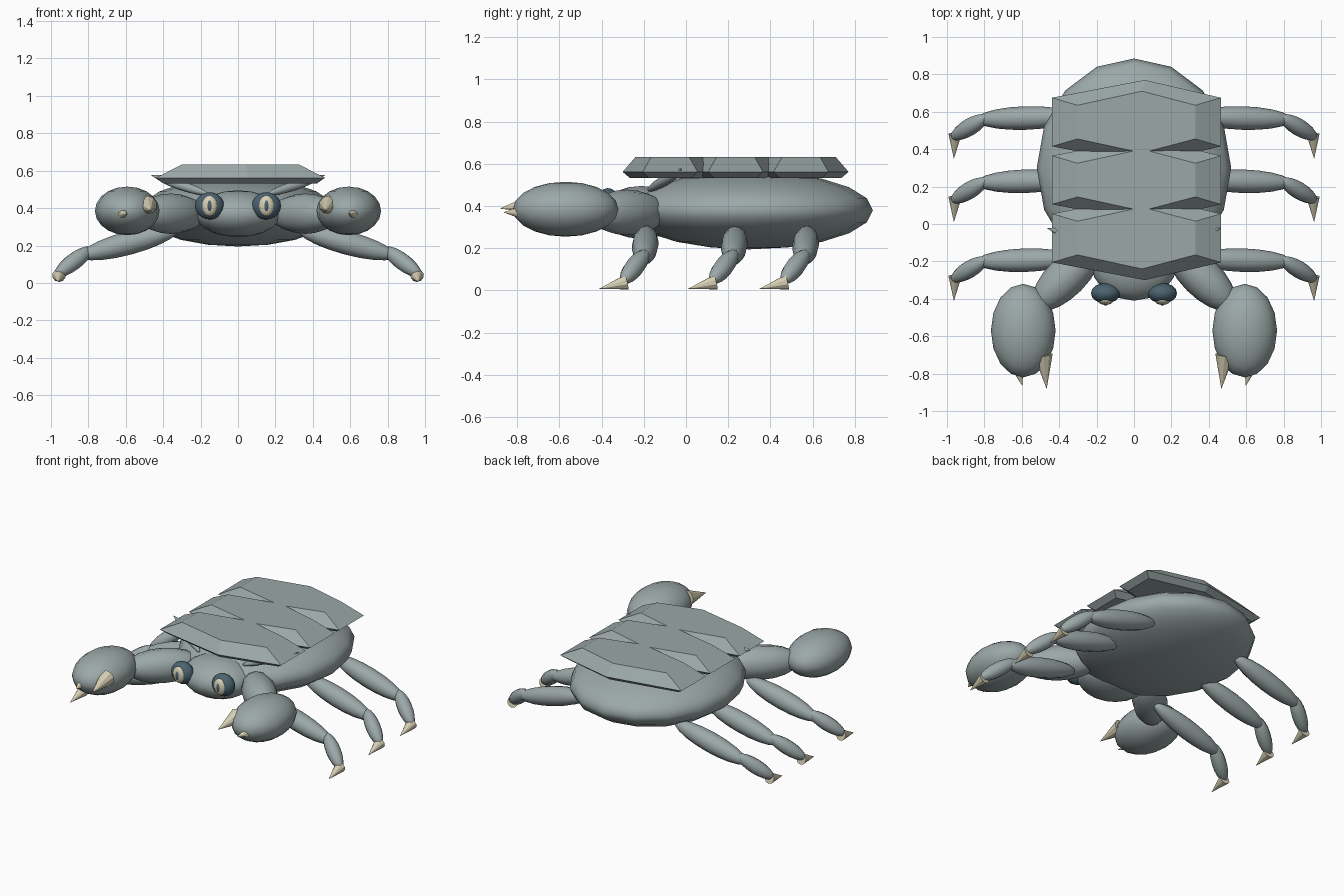
import bpy, bmesh
from mathutils import Vector

cube = bpy.data.objects.get("Cube")
if cube:
    bpy.data.objects.remove(cube, do_unlink=True)


def make_material(name, rgb):
    mat = bpy.data.materials.new(name)
    mat.use_nodes = True
    mat.diffuse_color = (*rgb, 1)
    mat.node_tree.nodes["Principled BSDF"].inputs["Base Color"].default_value = (*rgb, 1)
    return mat


GREY = make_material("grey shell", (0.33, 0.39, 0.39))
CREAM = make_material("cream claw", (0.68, 0.63, 0.46))
TEAL = make_material("dark teal eye", (0.07, 0.125, 0.16))


def finish(obj, name, mat):
    obj.name = name
    obj.data.materials.append(mat)
    return obj


def ellipsoid(name, centre, radii, mat=GREY, segments=16, rings=10):
    bpy.ops.mesh.primitive_uv_sphere_add(segments=segments, ring_count=rings, location=centre)
    obj = bpy.context.object
    obj.scale = radii
    bpy.ops.object.shade_smooth()
    return finish(obj, name, mat)


def limb(name, start, end, radius):
    """Ellipsoid stretched between two points."""
    a, b = Vector(start), Vector(end)
    obj = ellipsoid(name, (a + b) / 2, (radius, radius, (b - a).length / 2), segments=12)
    obj.rotation_euler = (b - a).to_track_quat('Z', 'Y').to_euler()
    return obj


def spike(name, base, tip, radius, mat=CREAM):
    a, b = Vector(base), Vector(tip)
    bpy.ops.mesh.primitive_cone_add(vertices=10, radius1=radius, radius2=0,
                                    depth=(b - a).length, location=(a + b) / 2)
    obj = bpy.context.object
    obj.rotation_euler = (b - a).to_track_quat('Z', 'Y').to_euler()
    bpy.ops.object.shade_smooth_by_angle()
    return finish(obj, name, mat)


def plate(name, y):
    """Six-sided shell plate with a wide sloped rim, lofted through three levels."""
    bm = bmesh.new()
    levels = []
    for half_x, corner, tip, tip_x, z in ((0.41, 0.10, 0.19, 0.04, 0.532),
                                          (0.452, 0.13, 0.225, 0.045, 0.562),
                                          (0.315, 0.09, 0.165, 0.03, 0.632)):
        ring = [(-half_x, -corner), (tip_x, -tip), (half_x, -corner),
                (half_x, corner), (tip_x, tip), (-half_x, corner)]
        levels.append([bm.verts.new((px + 0.013, y + py, z)) for px, py in ring])
    bm.faces.new(levels[0][::-1])
    bm.faces.new(levels[-1])
    for low, high in zip(levels, levels[1:]):
        for i in range(6):
            j = (i + 1) % 6
            bm.faces.new((low[i], low[j], high[j], high[i]))
    mesh = bpy.data.meshes.new(name)
    bm.to_mesh(mesh)
    bm.free()
    obj = bpy.data.objects.new(name, mesh)
    bpy.context.collection.objects.link(obj)
    return finish(obj, name, GREY)


# Body, head and back plates
ellipsoid("body", (0, 0.3, 0.38), (0.52, 0.585, 0.185))
ellipsoid("head", (0, -0.21, 0.37), (0.23, 0.2, 0.125))
for label, y in (("front", -0.075), ("middle", 0.235), ("rear", 0.545)):
    plate(label + "_back_plate", y)

for side, s in (("left", 1), ("right", -1)):
    # Eyes: ball, pale iris and slit pupil
    ellipsoid(side + "_eye", (s * 0.152, -0.37, 0.412), (0.078, 0.055, 0.073), TEAL)
    ellipsoid(side + "_iris", (s * 0.152, -0.408, 0.412), (0.042, 0.025, 0.054), CREAM)
    ellipsoid(side + "_pupil", (s * 0.152, -0.421, 0.412), (0.016, 0.015, 0.034), TEAL)

    # Big front arms with claws
    limb(side + "_arm", (s * 0.19, -0.11, 0.37), (s * 0.53, -0.45, 0.37), 0.108)
    ellipsoid(side + "_claw", (s * 0.592, -0.57, 0.385), (0.173, 0.25, 0.13))
    spike(side + "_inner_pincer", (s * 0.485, -0.70, 0.415), (s * 0.467, -0.882, 0.388), 0.052)
    spike(side + "_outer_pincer", (s * 0.63, -0.74, 0.37), (s * 0.597, -0.865, 0.37), 0.045)

    # Small folded limbs tucked under the front plate
    limb(side + "_small_limb", (s * 0.16, -0.18, 0.475), (s * 0.43, -0.03, 0.56), 0.025)
    spike(side + "_small_spike", (s * 0.41, -0.04, 0.56), (s * 0.468, -0.02, 0.578), 0.018, GREY)

    # Walking legs
    for label, y in (("front", -0.19), ("middle", 0.232), ("rear", 0.57)):
        leg = side + "_" + label
        limb(leg + "_upper_leg", (s * 0.32, y + 0.005, 0.285), (s * 0.845, y - 0.012, 0.143), 0.063)
        limb(leg + "_lower_leg", (s * 0.785, y + 0.005, 0.185), (s * 0.975, y - 0.11, 0.04), 0.046)
        spike(leg + "_foot", (s * 0.957, y - 0.09, 0.04), (s * 0.963, y - 0.222, 0.008), 0.036)
